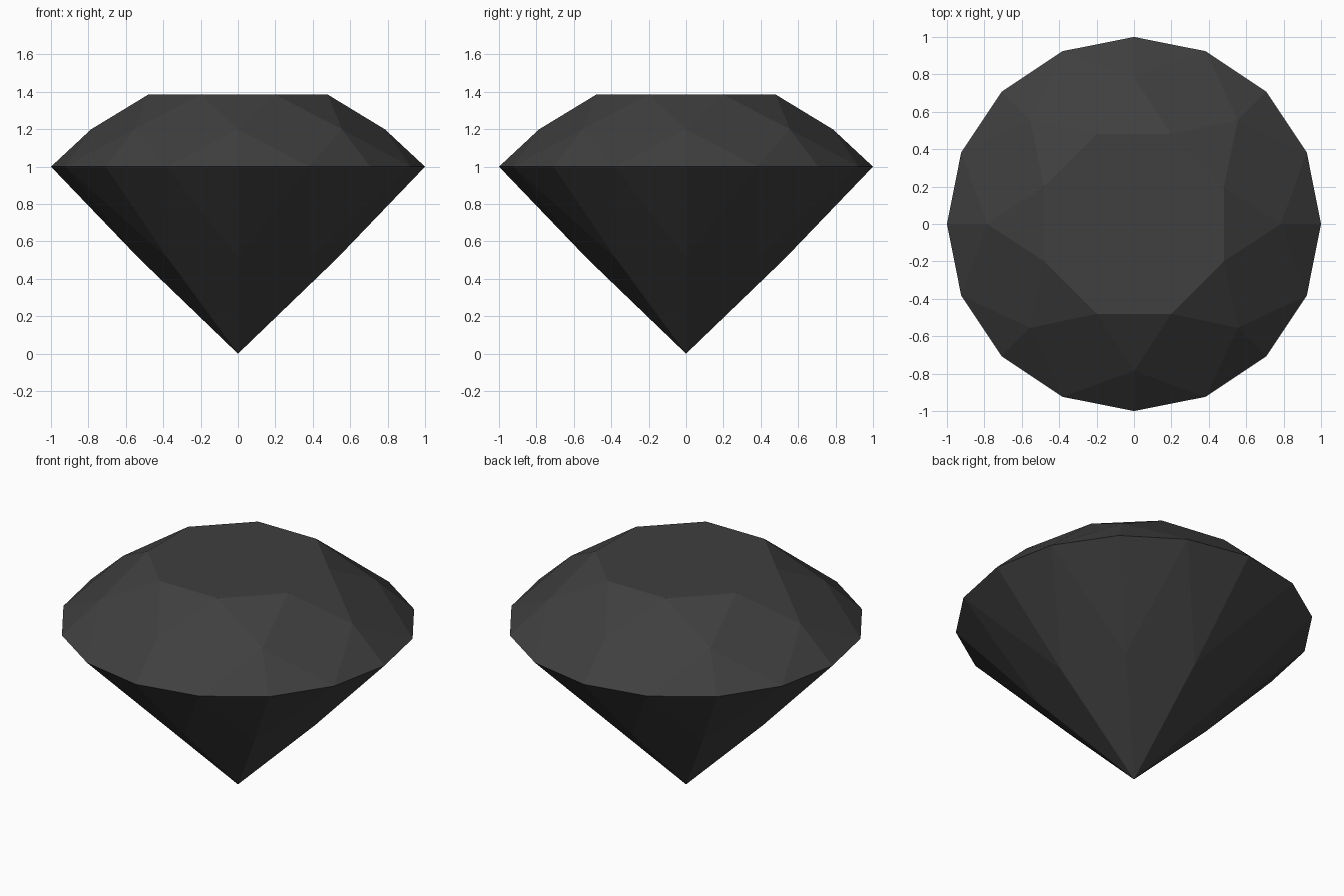
import bpy, bmesh
from math import cos, sin, pi

if "Cube" in bpy.data.objects:
    bpy.data.objects.remove(bpy.data.objects["Cube"], do_unlink=True)

# Single dark grey material
mat = bpy.data.materials.new("dark grey")
mat.use_nodes = True
colour = (0.05, 0.05, 0.05, 1.0)
mat.diffuse_color = colour
mat.node_tree.nodes["Principled BSDF"].inputs["Base Color"].default_value = colour

SIDES = 8
STEP = 2 * pi / SIDES
bm = bmesh.new()


def ring(count, radius, z, offset=0.0):
    """Evenly spaced vertices around the vertical axis."""
    angles = [offset + 2 * pi * i / count for i in range(count)]
    return [bm.verts.new((radius * cos(a), radius * sin(a), z)) for a in angles]


# Rings from the bottom point up to the flat table
culet = bm.verts.new((0, 0, 0))
lower = ring(SIDES, 0.53, 0.51)
girdle = ring(2 * SIDES, 1.0, 1.0)
upper = ring(SIDES, 0.785, 1.2)
table = ring(SIDES, 0.52, 1.385, STEP / 2)

bm.faces.new(table)
for i in range(SIDES):
    j = (i + 1) % SIDES
    g_prev, g, g_next = girdle[2 * i - 1], girdle[2 * i], girdle[2 * i + 1]
    # Kite facets of the crown and the pavilion
    bm.faces.new((g_next, upper[j], table[i], upper[i]))
    bm.faces.new((culet, lower[j], g_next, lower[i]))
    # Star facet beside the table
    bm.faces.new((table[i - 1], upper[i], table[i]))
    # Triangle pairs above and below the girdle
    for a, b in ((g_prev, g), (g, g_next)):
        bm.faces.new((a, b, upper[i]))
        bm.faces.new((b, a, lower[i]))

bmesh.ops.recalc_face_normals(bm, faces=bm.faces)
mesh = bpy.data.meshes.new("cut_gem")
bm.to_mesh(mesh)
bm.free()
mesh.materials.append(mat)
gem = bpy.data.objects.new("cut_gem", mesh)
bpy.context.collection.objects.link(gem)
